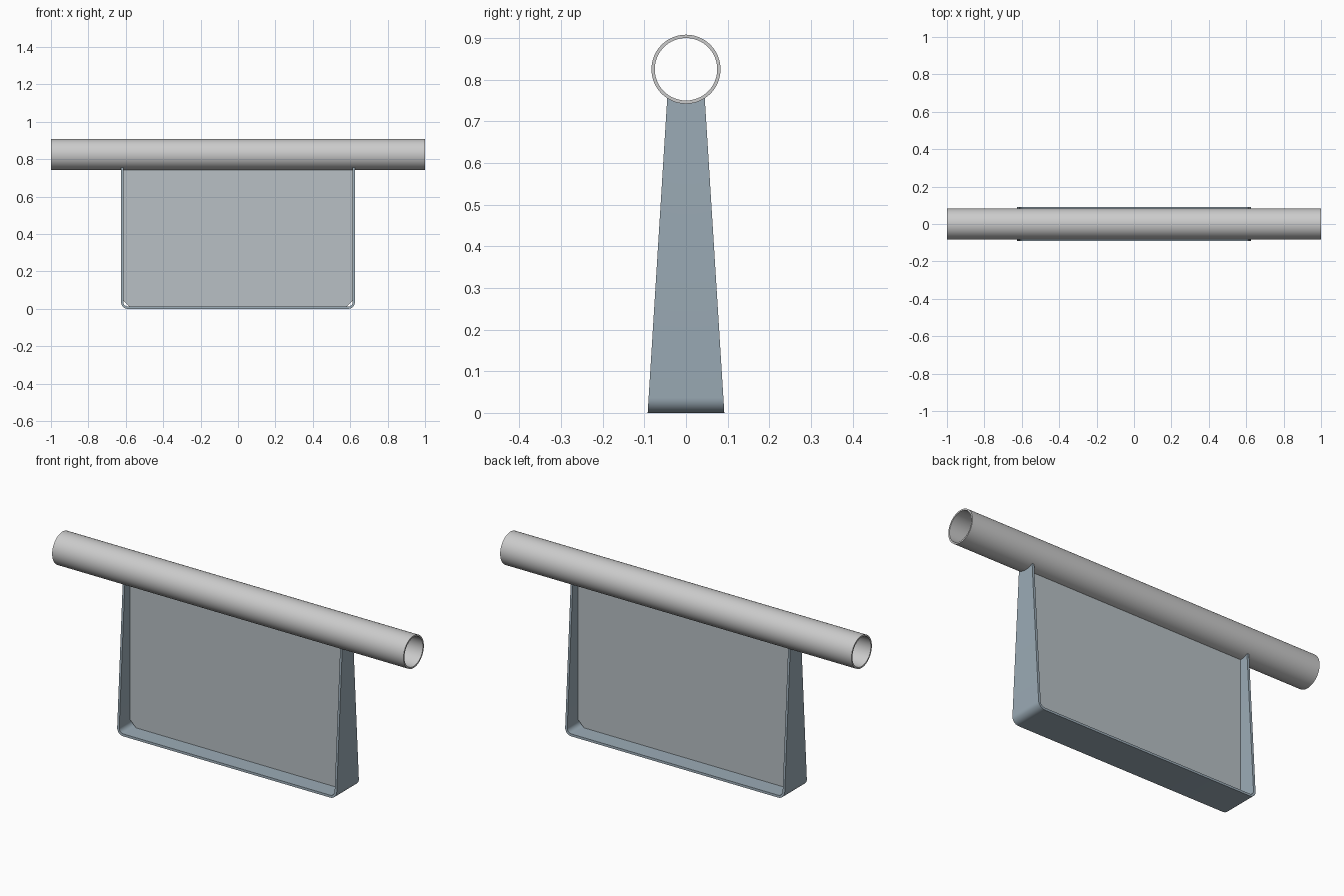
import bpy, bmesh
from math import sin, cos, pi, sqrt

if "Cube" in bpy.data.objects:
    bpy.data.objects.remove(bpy.data.objects["Cube"])

TUBE_Z, TUBE_R, TUBE_IN = 0.825, 0.083, 0.075
HALF_W, WALL, CORNER = 0.625, 0.012, 0.036


def material(name, color):
    m = bpy.data.materials.new(name)
    m.diffuse_color = color
    m.use_nodes = True
    m.node_tree.nodes["Principled BSDF"].inputs["Base Color"].default_value = m.diffuse_color
    return m


def make_object(name, bm, mat=None):
    bmesh.ops.recalc_face_normals(bm, faces=bm.faces)
    mesh = bpy.data.meshes.new(name)
    bm.to_mesh(mesh)
    bm.free()
    ob = bpy.data.objects.new(name, mesh)
    bpy.context.collection.objects.link(ob)
    if mat:
        mesh.materials.append(mat)
    bpy.ops.object.select_all(action='DESELECT')
    bpy.context.view_layer.objects.active = ob
    ob.select_set(True)
    bpy.ops.object.shade_smooth_by_angle(angle=pi / 6)
    return ob


# Hollow handle tube along x
bm = bmesh.new()
N = 64
rings = [[bm.verts.new((x, r * cos(2 * pi * i / N), TUBE_Z + r * sin(2 * pi * i / N)))
          for i in range(N)]
         for x, r in ((-1, TUBE_R), (1, TUBE_R), (1, TUBE_IN), (-1, TUBE_IN))]
for k in range(4):
    a, b = rings[k], rings[(k + 1) % 4]
    for i in range(N):
        j = (i + 1) % N
        bm.faces.new((a[i], a[j], b[j], b[i]))
make_object("handle_tube", bm)


# U-shaped band, tapering in depth, its ends saddled to the tube
def u_path(inset, top):
    r, w = CORNER - inset, HALF_W - CORNER
    arc = [(w + r * cos(a), CORNER - r * sin(a)) for a in (pi / 2 * i / 8 for i in range(9))]
    right = [(HALF_W - inset, top)] + arc
    return right + [(-x, z) for x, z in reversed(right)]


def half_depth(z):
    return 0.092 - 0.047 * z / 0.757


bm = bmesh.new()
COLS = 12
columns = []
for c in range(COLS + 1):
    t = 2 * c / COLS - 1
    y = t * half_depth(0.757)
    top = TUBE_Z - sqrt(TUBE_R ** 2 - y ** 2) + 0.0005
    columns.append([[bm.verts.new((x, t * half_depth(z), z)) for x, z in u_path(i, top)]
                    for i in (0, WALL)])
M = len(columns[0][0])
for (o1, i1), (o2, i2) in zip(columns, columns[1:]):
    for k in range(M - 1):
        bm.faces.new((o1[k], o1[k + 1], o2[k + 1], o2[k]))
        bm.faces.new((i1[k], i2[k], i2[k + 1], i1[k + 1]))
    for k in (0, M - 1):
        bm.faces.new((o1[k], o2[k], i2[k], i1[k]))
for o, i in (columns[0], columns[-1]):
    for k in range(M - 1):
        bm.faces.new((o[k], o[k + 1], i[k + 1], i[k]))
make_object("side_band", bm, material("blue_grey", (0.33, 0.41, 0.47, 1)))

# Thin centre panel with clipped lower corners
bm = bmesh.new()
px, pz, clip = HALF_W - WALL, WALL, 0.033
right = [(px, 0.744), (px, pz + clip), (px - clip, pz)]
outline = right + [(-x, z) for x, z in reversed(right)]
face = bm.faces.new([bm.verts.new((x, -0.002, z)) for x, z in outline])
ext = bmesh.ops.extrude_face_region(bm, geom=[face])
bmesh.ops.translate(bm, vec=(0, 0.004, 0),
                    verts=[v for v in ext["geom"] if isinstance(v, bmesh.types.BMVert)])
make_object("centre_panel", bm, material("panel_grey", (0.48, 0.53, 0.56, 1)))
